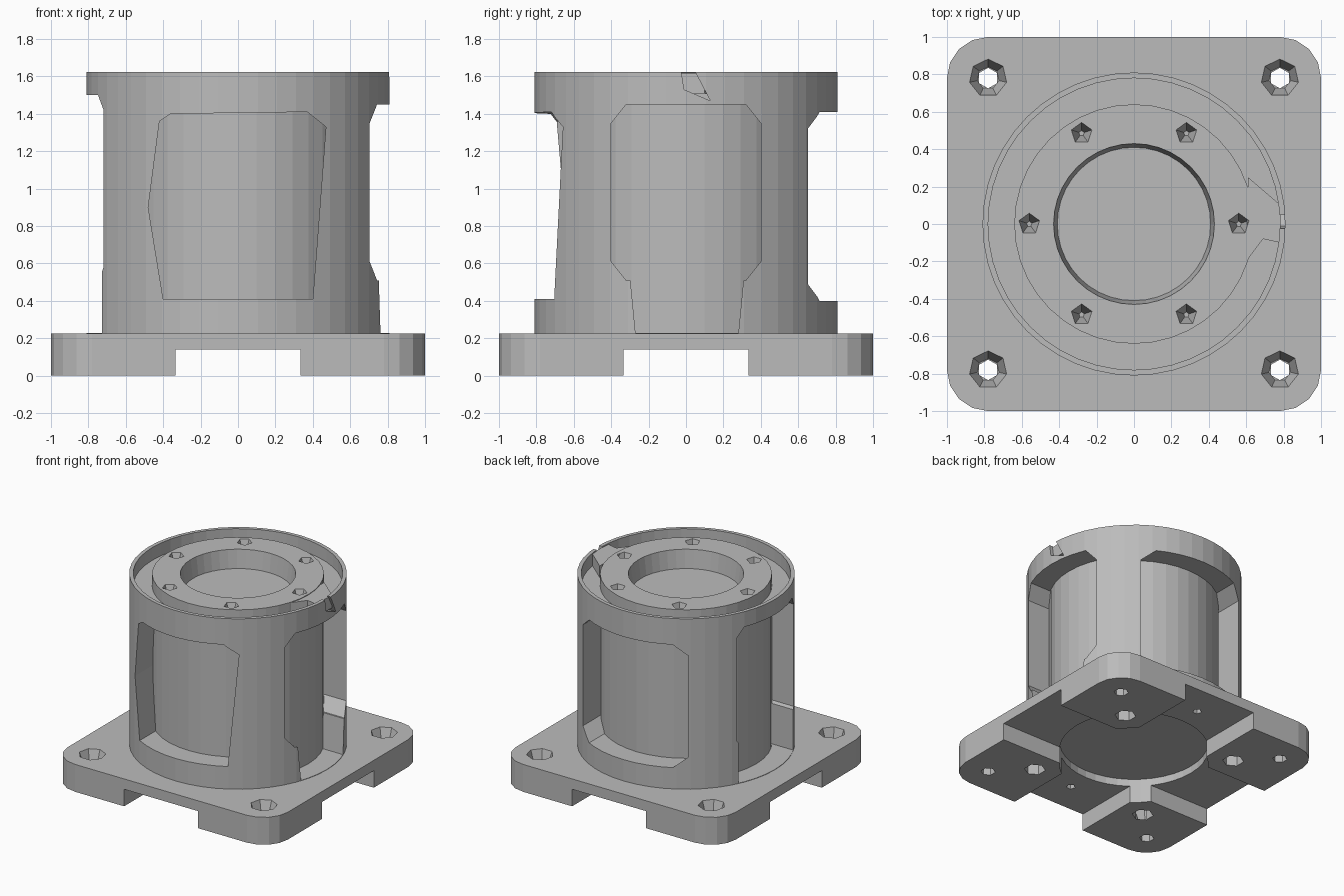
import bpy, bmesh, math
from mathutils import Matrix

if "Cube" in bpy.data.objects:
    bpy.data.objects.remove(bpy.data.objects["Cube"])

grey = bpy.data.materials.new("machined_grey")
grey.use_nodes = True
grey.diffuse_color = (0.5, 0.5, 0.5, 1)
grey.node_tree.nodes["Principled BSDF"].inputs["Base Color"].default_value = (0.5, 0.5, 0.5, 1)


def finish(bm, name):
    bmesh.ops.recalc_face_normals(bm, faces=bm.faces)
    mesh = bpy.data.meshes.new(name)
    bm.to_mesh(mesh)
    bm.free()
    mesh.materials.append(grey)
    obj = bpy.data.objects.new(name, mesh)
    bpy.context.collection.objects.link(obj)
    return obj


def revolve(name, profile, steps=48):
    """Spin a closed (radius, z) outline about the z axis."""
    bm = bmesh.new()
    verts = [bm.verts.new((r, 0, z)) for r, z in profile]
    edges = [bm.edges.new((verts[i - 1], verts[i])) for i in range(len(verts))]
    bmesh.ops.spin(bm, geom=verts + edges, axis=(0, 0, 1), cent=(0, 0, 0),
                   steps=steps, angle=math.tau, use_duplicate=False)
    bmesh.ops.remove_doubles(bm, verts=bm.verts, dist=0.0005)
    return finish(bm, name)


def prism(name, outline, low, high, matrix=Matrix()):
    """Extrude a flat outline from low to high along z, then place it."""
    bm = bmesh.new()
    face = bm.faces.new([bm.verts.new((a, b, low)) for a, b in outline])
    top = bmesh.ops.extrude_face_region(bm, geom=[face])["geom"]
    bmesh.ops.translate(bm, vec=(0, 0, high - low),
                        verts=[v for v in top if isinstance(v, bmesh.types.BMVert)])
    bmesh.ops.transform(bm, matrix=matrix, verts=bm.verts)
    return finish(bm, name)


def rod(name, x, y, low, high, r_low, r_high, sides=7):
    bm = bmesh.new()
    bmesh.ops.create_cone(bm, cap_ends=True, segments=sides, radius1=r_low, radius2=r_high,
                          depth=high - low, matrix=Matrix.Translation((x, y, (low + high) / 2)))
    return finish(bm, name)


def rect(a0, a1, b0, b1):
    return [(a0, b0), (a1, b0), (a1, b1), (a0, b1)]


def chamfered(w, low, high, c, d):
    return [(-w + c, low), (w - c, low), (w, low + d), (w, high - d),
            (w - c, high), (-w + c, high), (-w, high - d), (-w, low + d)]


def cut(target, cutters):
    for cutter in cutters:
        mod = target.modifiers.new(cutter.name, "BOOLEAN")
        mod.operation, mod.solver, mod.object = "DIFFERENCE", "EXACT", cutter
        cutter.hide_render = True
        cutter.hide_viewport = True
        cutter.hide_set(True)


# Square flange with rounded corners
corners = []
for k, (sx, sy) in enumerate([(1, 1), (-1, 1), (-1, -1), (1, -1)]):
    for i in range(5):
        a = math.radians(90 * k + 22.5 * i)
        corners.append((0.78 * sx + 0.22 * math.cos(a), 0.78 * sy + 0.22 * math.sin(a)))
flange = prism("flange", corners, 0, 0.225)

# Cross channel, round pocket and bolt holes in the flange
flange_cuts = [
    prism("channel_x_cutter", rect(-1.1, 1.1, -0.335, 0.335), -0.1, 0.14),
    prism("channel_y_cutter", rect(-0.335, 0.335, -1.1, 1.1), -0.1, 0.14),
    rod("pocket_cutter", 0, 0, -0.1, 0.2, 0.56, 0.56, 40),
]
for sx in (-1, 1):
    flange_cuts.append(rod("channel_hole_cutter", 0, sx * 0.74, 0.1, 0.19, 0.035, 0.035, 5))
    for sy in (-1, 1):
        flange_cuts += [
            rod("bolt_hole_cutter", sx * 0.78, sy * 0.78, -0.1, 0.3, 0.055, 0.055, 6),
            rod("bolt_seat_cutter", sx * 0.78, sy * 0.78, 0.1, 0.25, 0.06, 0.11, 7),
            rod("under_hole_cutter", sx * 0.53, sy * 0.53, -0.1, 0.1, 0.08, 0.08, 6),
        ]
cut(flange, flange_cuts)

# Outer shell, with a shallow ring groove inside its rim
shell = revolve("outer_shell", [(0.62, 0.21), (0.81, 0.21), (0.81, 1.625),
                                (0.78, 1.625), (0.78, 1.52), (0.62, 1.52)])

# Side windows: outline is (across, height), turned to face each side
front_window = [(-0.40, 0.41), (0.40, 0.41), (0.47, 1.33), (0.37, 1.41),
                (-0.36, 1.40), (-0.42, 1.36), (-0.48, 0.9)]
windows = [
    ("front", 0, front_window),
    ("left", 90, chamfered(0.40, 0.51, 1.45, 0.08, 0.10)),
    ("left_notch", 90, [(-0.27, 0.228), (0.28, 0.228), (0.31, 0.54), (-0.30, 0.54)]),
    ("back", 180, chamfered(0.48, 0.40, 1.41, 0.10, 0.09)),
    ("right", 270, chamfered(0.37, 0.50, 1.50, 0.06, 0.08)),
    ("right_notch", 270, rect(-0.355, 0.355, 0.228, 0.60)),
]
shell_cuts = []
for side, turn, outline in windows:
    place = Matrix.Rotation(math.radians(turn), 4, "Z") @ Matrix.Rotation(math.radians(90), 4, "X")
    shell_cuts.append(prism(side + "_window_cutter", outline, 0.3, 1.0, place))

# Small wedge chipped from the rim
chip_place = Matrix.Rotation(math.radians(90), 4, "Z") @ Matrix.Rotation(math.radians(90), 4, "X")
shell_cuts.append(prism("rim_chip_cutter", [(-0.03, 1.66), (-0.01, 1.53), (0.13, 1.47), (0.03, 1.66)],
                        0.75, 0.9, chip_place))
cut(shell, shell_cuts)

# Inner core with a shallow bore in its top
core = revolve("inner_core", [(0, 0.21), (0.64, 0.21), (0.64, 1.62), (0.43, 1.62),
                              (0.41, 1.47), (0, 1.47)], 40)
cut(core, [rod("top_hole_cutter", 0.56 * math.cos(i * math.pi / 3), 0.56 * math.sin(i * math.pi / 3),
               1.5, 1.64, 0.015, 0.065, 5) for i in range(6)])

# Flat bridge across the groove beside the chip
prism("groove_bridge", [(0.60, -0.2), (0.69, -0.08), (0.78, -0.1), (0.785, 0.1), (0.61, 0.25)],
      1.51, 1.615)
